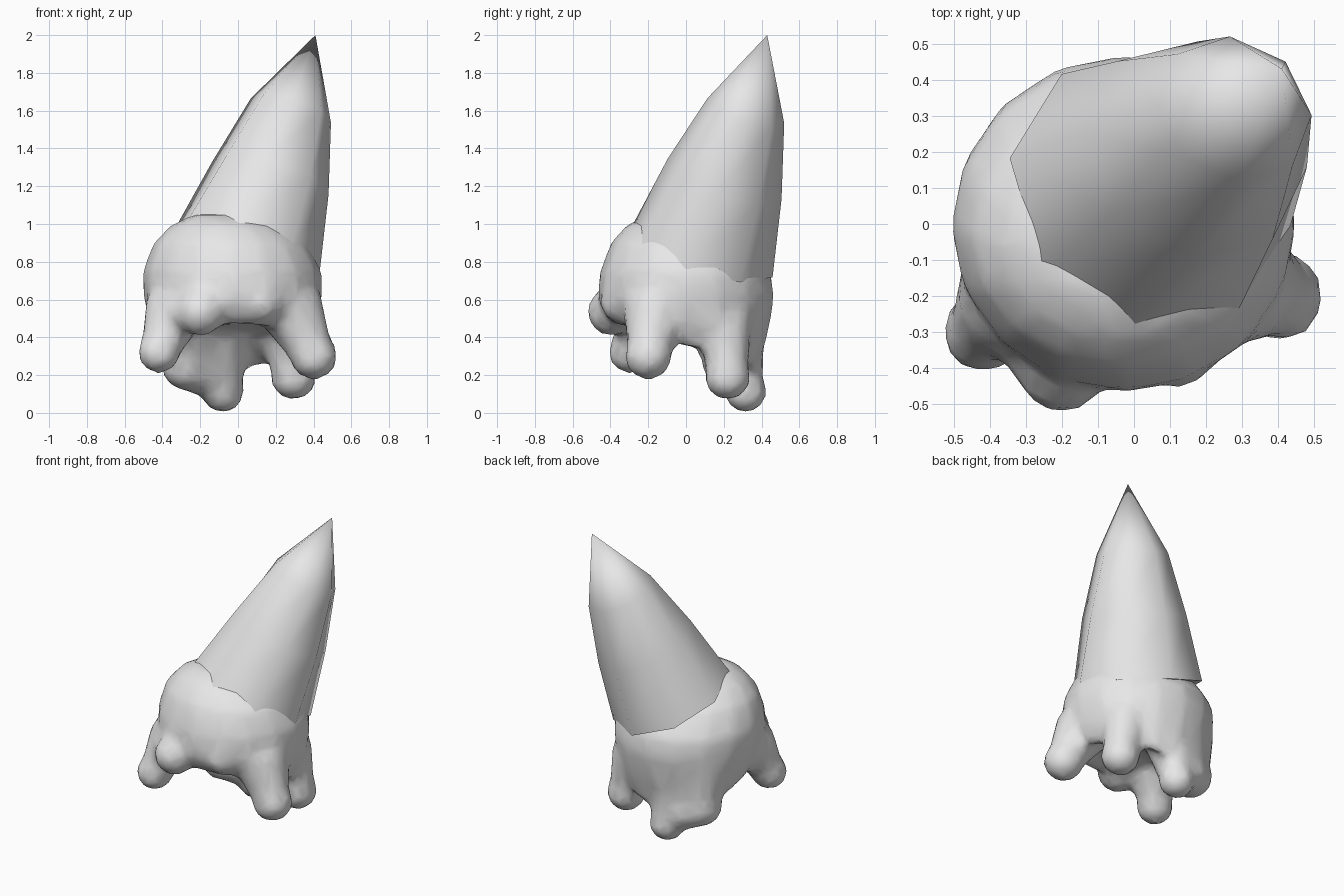
import bpy, bmesh, math
from mathutils import Matrix, Vector

if "Cube" in bpy.data.objects:
    bpy.data.objects.remove(bpy.data.objects["Cube"])

grey = bpy.data.materials.new("pale grey")
grey.diffuse_color = (0.8, 0.8, 0.8, 1)
grey.use_nodes = True
grey.node_tree.nodes["Principled BSDF"].inputs["Base Color"].default_value = grey.diffuse_color


def loft(bm, rings, sides, tip=None, squash=1.0):
    """Skin tilted rings (cx, cy, cz, rx, ry, tilt_x, tilt_y, turn), optionally to a
    point. squash narrows each ring along the x = y diagonal."""
    loops = []
    for cx, cy, cz, rx, ry, tx, ty, turn in rings:
        loop = []
        for i in range(sides):
            a = 2 * math.pi * i / sides + math.radians(turn)
            x, y = rx * math.cos(a), ry * math.sin(a)
            u = (x + y) / 2 * (squash - 1)
            x, y = x + u, y + u
            loop.append(bm.verts.new((cx + x, cy + y, cz + tx * x + ty * y)))
        loops.append(loop)
    for lo, hi in zip(loops, loops[1:]):
        for i in range(sides):
            j = (i + 1) % sides
            bm.faces.new((lo[i], lo[j], hi[j], hi[i]))
    bm.faces.new(loops[0][::-1])
    if tip:
        peak = bm.verts.new(tip)
        for i in range(sides):
            bm.faces.new((loops[-1][i], loops[-1][(i + 1) % sides], peak))
    else:
        bm.faces.new(loops[-1])


def knob(bm, root, root_r, end, end_r):
    """Round knob joined to the body by a tapered neck."""
    root, end = Vector(root), Vector(end)
    d = end - root
    rot = d.to_track_quat('Z', 'Y').to_matrix().to_4x4()
    bmesh.ops.create_icosphere(bm, subdivisions=2, radius=end_r,
                               matrix=Matrix.Translation(end))
    bmesh.ops.create_cone(bm, cap_ends=True, segments=12, radius1=root_r,
                          radius2=end_r * 0.85, depth=d.length,
                          matrix=Matrix.Translation((root + end) / 2) @ rot)


def make_object(name, bm):
    bmesh.ops.recalc_face_normals(bm, faces=bm.faces)
    mesh = bpy.data.meshes.new(name)
    bm.to_mesh(mesh)
    bm.free()
    mesh.materials.append(grey)
    ob = bpy.data.objects.new(name, mesh)
    bpy.context.collection.objects.link(ob)
    bpy.ops.object.select_all(action='DESELECT')
    ob.select_set(True)
    bpy.context.view_layer.objects.active = ob
    return ob


# Round body with a hollow underside that rises to the front
bm = bmesh.new()
loft(bm, [(-0.02, -0.06, 0.46, 0.22, 0.20, 0, -0.20, 0),
          (-0.02, 0.0, 0.345, 0.38, 0.38, 0, -0.32, 0),
          (-0.025, 0.0, 0.47, 0.445, 0.435, 0, -0.12, 0),
          (-0.027, 0.0, 0.61, 0.475, 0.47, 0, 0, 0),
          (-0.03, -0.005, 0.74, 0.48, 0.455, 0, 0, 0),
          (-0.04, -0.035, 0.90, 0.41, 0.365, 0, 0, 0),
          (-0.06, -0.06, 0.99, 0.30, 0.26, 0, 0, 0),
          (-0.09, -0.08, 1.05, 0.15, 0.13, 0, 0, 0)], 16)
# Snout with a brow on each side of it
knob(bm, (-0.12, -0.18, 0.70), 0.29, (-0.20, -0.395, 0.535), 0.133)
knob(bm, (0.06, -0.18, 0.70), 0.25, (0.12, -0.345, 0.585), 0.115)
knob(bm, (-0.20, -0.18, 0.68), 0.25, (-0.28, -0.32, 0.52), 0.11)
# Stubby feet and the ridge joining the two rear ones
knob(bm, (-0.33, -0.20, 0.55), 0.17, (-0.418, -0.298, 0.322), 0.118)
knob(bm, (0.28, -0.16, 0.55), 0.18, (0.40, -0.20, 0.30), 0.13)
knob(bm, (0.24, 0.20, 0.48), 0.15, (0.295, 0.22, 0.19), 0.127)
knob(bm, (-0.10, 0.24, 0.45), 0.18, (-0.08, 0.315, 0.112), 0.117)
knob(bm, (-0.17, 0.22, 0.48), 0.19, (-0.185, 0.275, 0.22), 0.135)
knob(bm, (-0.24, 0.18, 0.50), 0.20, (-0.27, 0.225, 0.25), 0.14)
body = make_object("body", bm)

# Melt the parts into one soft, coarse skin
remesh = body.modifiers.new("fuse", 'REMESH')
remesh.mode = 'VOXEL'
remesh.voxel_size = 0.03
soften = body.modifiers.new("soften", 'SMOOTH')
soften.factor = 0.5
soften.iterations = 6
coarse = body.modifiers.new("coarse", 'DECIMATE')
coarse.ratio = 0.25
for m in ("fuse", "soften", "coarse"):
    bpy.ops.object.modifier_apply(modifier=m)
bpy.ops.object.shade_smooth()

# Pointed hat leaning to the back right
bm = bmesh.new()
loft(bm, [(0.045, 0.09, 0.86, 0.418, 0.405, -0.33, -0.35, -10),
          (0.17, 0.205, 1.24, 0.33, 0.325, -0.33, -0.35, -5),
          (0.28, 0.317, 1.60, 0.227, 0.217, -0.33, -0.35, 0)],
     8, tip=(0.41, 0.43, 2.0), squash=0.87)
make_object("pointed_hat", bm)
bpy.ops.object.shade_smooth_by_angle(angle=math.radians(60))
